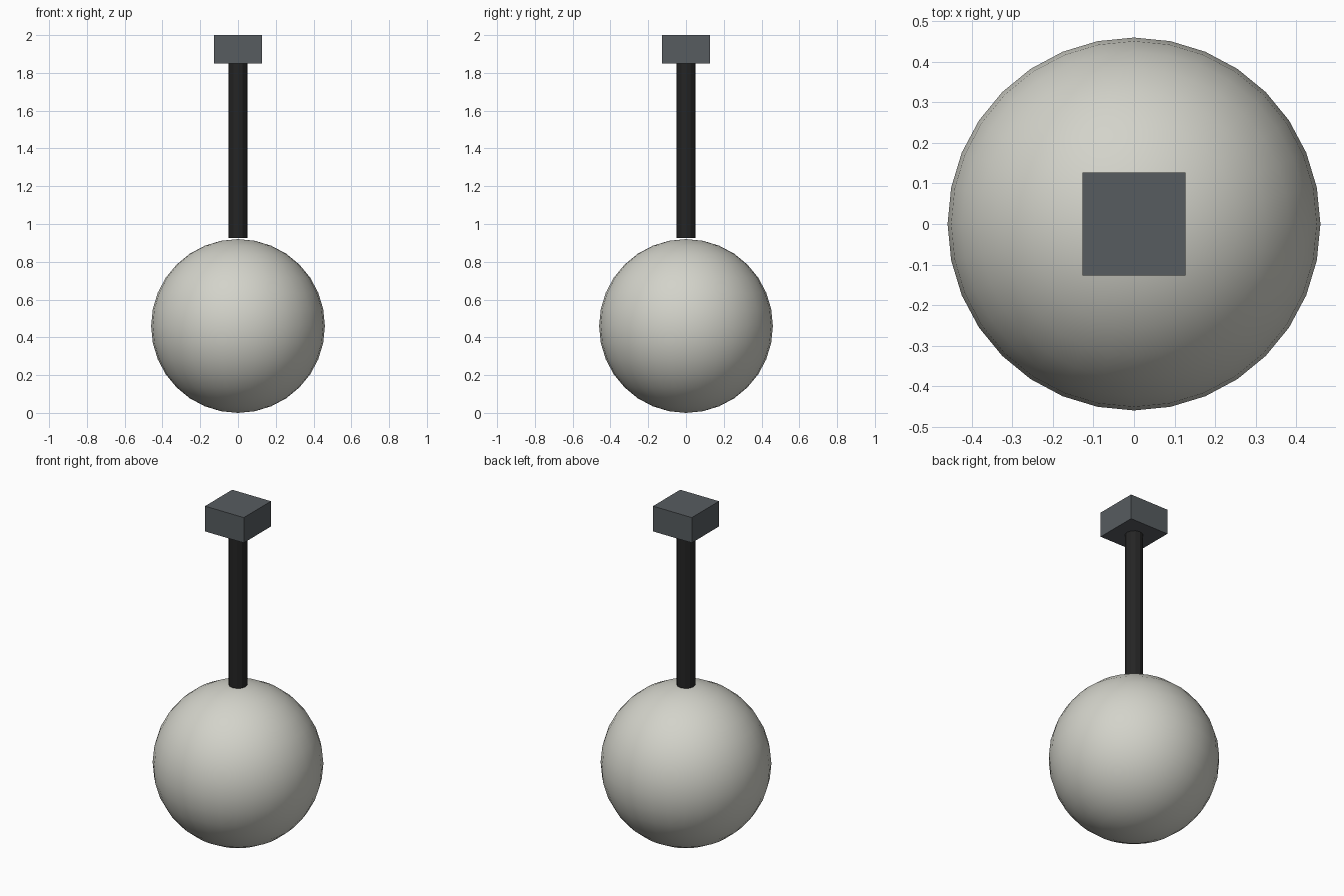
import bpy

if "Cube" in bpy.data.objects:
    bpy.data.objects.remove(bpy.data.objects["Cube"])


def material(name, colour):
    m = bpy.data.materials.new(name)
    m.diffuse_color = (*colour, 1.0)
    m.use_nodes = True
    m.node_tree.nodes["Principled BSDF"].inputs["Base Color"].default_value = m.diffuse_color
    return m


def finish(name, mat):
    ob = bpy.context.object
    ob.name = name
    ob.data.materials.append(mat)
    return ob


pale = material("pale warm grey", (0.65, 0.65, 0.59))
black = material("near black", (0.018, 0.018, 0.018))
slate = material("slate grey", (0.095, 0.107, 0.117))

R, TOP, CAP_H, CAP_W = 0.46, 2.0, 0.15, 0.255

# Smooth ball resting on the ground
bpy.ops.mesh.primitive_uv_sphere_add(segments=32, ring_count=16, radius=R, location=(0, 0, R))
finish("ball", pale)
bpy.ops.object.shade_smooth()

# Faceted rod from the ball up into the cap
rod_bottom, rod_top = 2 * R + 0.005, TOP - 0.002
bpy.ops.mesh.primitive_cylinder_add(vertices=12, radius=0.05, depth=rod_top - rod_bottom,
                                    location=(0, 0, (rod_bottom + rod_top) / 2))
finish("rod", black)

# Square mounting block at the top
bpy.ops.mesh.primitive_cube_add(size=1, location=(0, 0, TOP - CAP_H / 2))
cap = finish("mounting_block", slate)
cap.scale = (CAP_W, CAP_W, CAP_H)
bpy.ops.object.transform_apply(location=False, rotation=False, scale=True)
